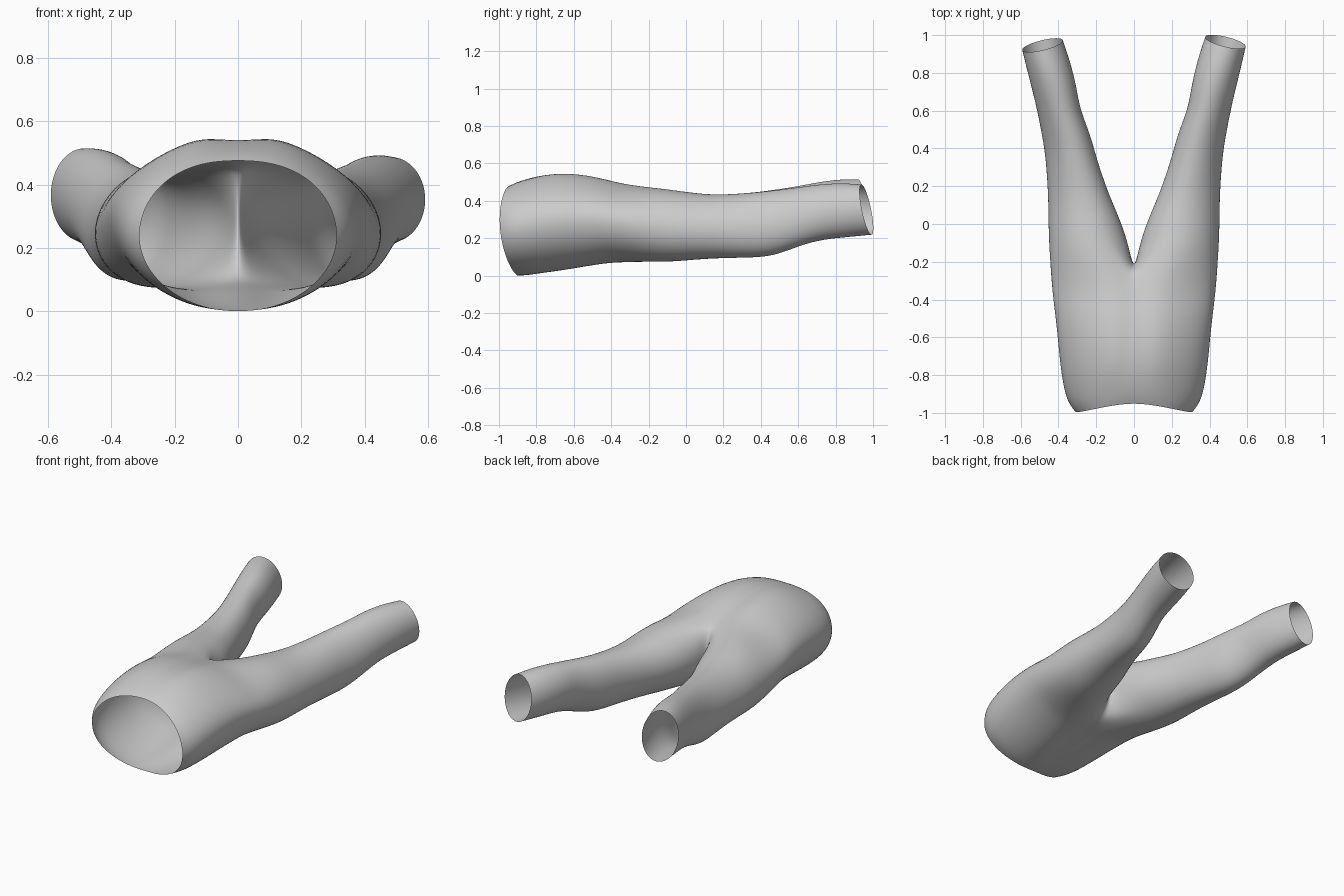
import bpy, bmesh
from math import sin, cos, radians, exp

cube = bpy.data.objects.get("Cube")
if cube:
    bpy.data.objects.remove(cube, do_unlink=True)

OUTER = 22      # steps around the outer side of each half
INNER = 8       # steps around the inner leg

# Hip sections: y, tilt, half width, bottom z, top z, centre dip, top and bottom roundness
HIPS = [
    (-0.925, 1.0, 0.312, 0.00, 0.477, 0.0, 0.85, 1.0),
    (-0.87, 0.9, 0.362, -0.004, 0.514, 0.008, 1.15, 1.0),
    (-0.74, 0.4, 0.390, 0.000, 0.582, 0.038, 1.55, 1.0),
    (-0.60, 0.1, 0.404, 0.022, 0.592, 0.048, 1.7, 0.9),
    (-0.46, 0.0, 0.420, 0.050, 0.560, 0.042, 1.6, 0.8),
]
CROTCH_SECTION = (0.434, 0.060, 0.512, 0.038, 1.35, 0.8)

# Leg sections: y, inner x, outer x, bottom z, top z, tilt
LEGS = [
    (-0.14, 0.022, 0.448, 0.070, 0.468, 0.0),
    (0.00, 0.062, 0.453, 0.080, 0.448, 0.0),
    (0.15, 0.132, 0.453, 0.093, 0.430, 0.0),
    (0.35, 0.200, 0.466, 0.095, 0.443, 0.0),
    (0.47, 0.230, 0.485, 0.104, 0.457, 0.1),
    (0.61, 0.288, 0.512, 0.163, 0.476, 0.2),
    (0.72, 0.303, 0.537, 0.193, 0.494, 0.4),
    (0.85, 0.335, 0.568, 0.206, 0.506, 0.7),
    (0.965, 0.376, 0.592, 0.218, 0.502, 1.0),
]


def hip_point(s, half_width, bottom, top, dip, round_top, round_bottom):
    """Point on half a hip section; s runs from top centre to bottom centre."""
    a = radians(90 - 180 * s)
    upper = s < 0.5
    x = half_width * max(cos(a), 0) ** (round_top if upper else round_bottom)
    z = (top + bottom) / 2 + (top - bottom) / 2 * sin(a)
    z -= dip * exp(-(x / 0.09) ** 2) * (1 if upper else -0.6)
    return x if 0 < s < 1 else 0.0, z, a


def hip_ring(bm, side, y, tilt, *section):
    ring = []
    for i in range(OUTER + 1):
        x, z, a = hip_point(i / OUTER, *section)
        slant = 0.025 * sin(a) + 0.068 * max(cos(a), 0) ** 1.4
        ring.append(bm.verts.new((side * x, y - tilt * slant, z)))
    return ring


def crotch_ring(bm, side):
    """Outer half section closed by the curved seam between the legs."""
    ring = []
    for i in range(OUTER + 1):
        s = i / OUTER
        x, z, a = hip_point(s, *CROTCH_SECTION)
        ring.append(bm.verts.new((side * x, -0.32 - 0.07 * s, z)))
    for i in range(1, INNER):
        t = i / INNER
        a = radians(-90 + 180 * t)
        seam_y = -0.39 + 0.07 * t + 0.11 * cos(a)
        ring.append(bm.verts.new((0, seam_y, 0.28 + 0.18 * sin(a))))
    return ring


def leg_ring(bm, side, y, x_in, x_out, bottom, top, tilt):
    # The right ankle is a little higher and shorter than the left
    top -= side * 0.014 * tilt
    y += (side - 1) * 0.009 * tilt
    angles = [125 - 250 * i / OUTER for i in range(OUTER + 1)]
    angles += [-125 - 110 * i / INNER for i in range(1, INNER)]
    ring = []
    for a in map(radians, angles):
        x = (x_in + x_out) / 2 + (x_out - x_in) / 2 * cos(a)
        x -= 0.02 * (1 - tilt) * sin(a)
        z = (bottom + top) / 2 + (top - bottom) / 2 * sin(a)
        slant = 0.025 * cos(a) + 0.027 * sin(a)
        ring.append(bm.verts.new((side * x, y - tilt * slant, z)))
    return ring


def bridge(bm, first, second, closed):
    count = len(first)
    for i in range(count if closed else OUTER):
        j = (i + 1) % count
        bm.faces.new((first[i], first[j], second[j], second[i]))


def build_half(bm, side):
    """Open waist, hip, crotch and open leg on one side."""
    hips = [hip_ring(bm, side, *row) for row in HIPS]
    crotch = crotch_ring(bm, side)
    legs = [leg_ring(bm, side, *row) for row in LEGS]
    for first, second in zip(hips, hips[1:] + [crotch]):
        bridge(bm, first, second, False)
    for first, second in zip([crotch] + legs, legs):
        bridge(bm, first, second, True)


# Two halves joined along the middle
bm = bmesh.new()
for side in (1, -1):
    build_half(bm, side)
middle = [v for v in bm.verts if abs(v.co.x) < 0.0001]
bmesh.ops.remove_doubles(bm, verts=middle, dist=0.0005)
bmesh.ops.recalc_face_normals(bm, faces=bm.faces)
# Make the normals face outward
outermost = max(bm.faces, key=lambda f: f.calc_center_median().x)
if outermost.normal.x < 0:
    bmesh.ops.reverse_faces(bm, faces=bm.faces)
for face in bm.faces:
    face.smooth = True
mesh = bpy.data.meshes.new("trousers")
bm.to_mesh(mesh)
bm.free()

trousers = bpy.data.objects.new("trousers", mesh)
bpy.context.collection.objects.link(trousers)

# Round the surface
smooth = trousers.modifiers.new("smooth", 'SUBSURF')
smooth.levels = smooth.render_levels = 2
